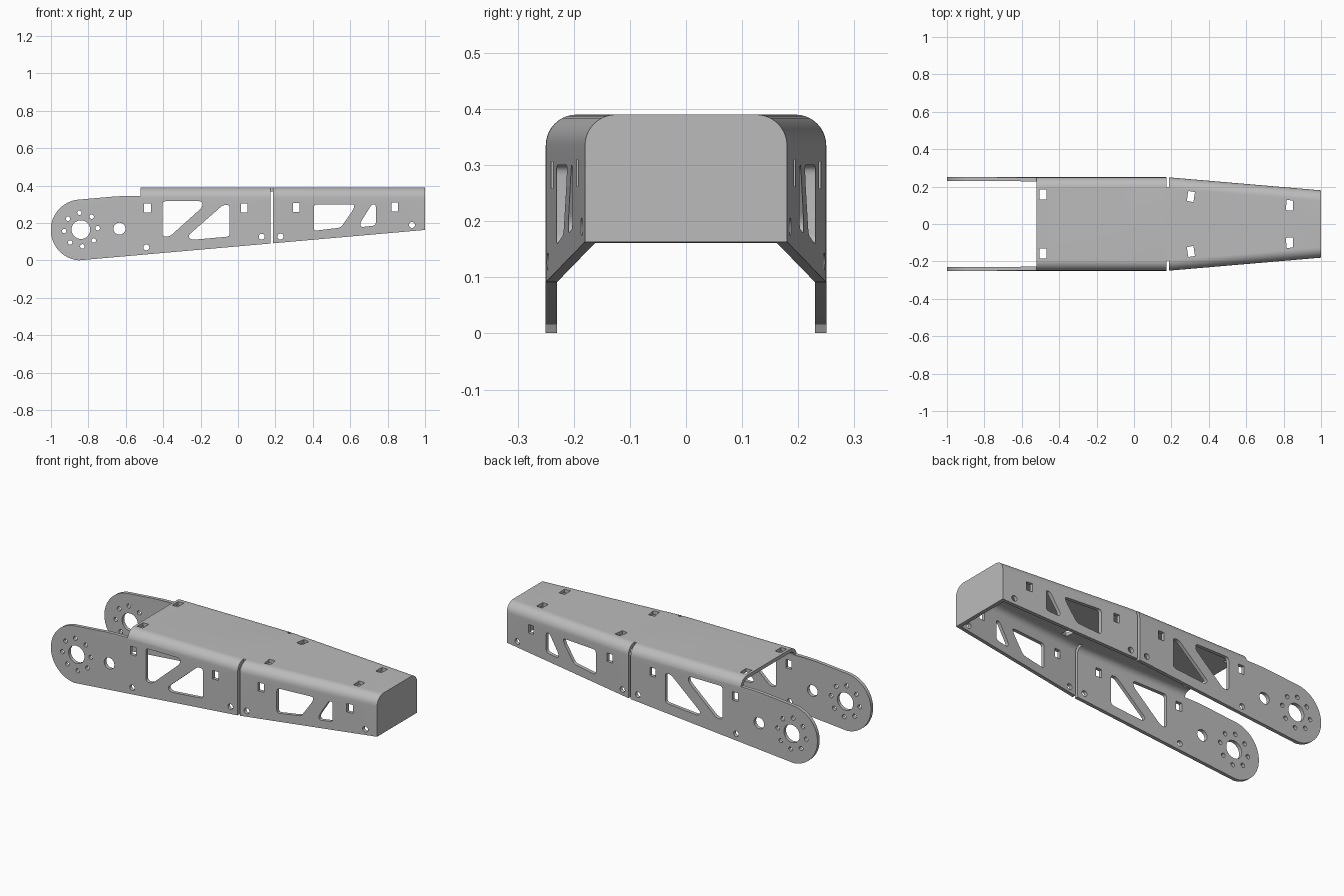
import bpy, bmesh, math
from mathutils import Vector, Matrix

if "Cube" in bpy.data.objects:
    bpy.data.objects.remove(bpy.data.objects["Cube"])

BREAK, TOP, THICK = 0.18, 0.39, 0.02
RADIUS = 0.055

grey = bpy.data.materials.new("sheet metal grey")
grey.diffuse_color = (0.5, 0.5, 0.5, 1)
grey.use_nodes = True
grey.node_tree.nodes["Principled BSDF"].inputs["Base Color"].default_value = grey.diffuse_color


def finish(bm, name):
    bmesh.ops.recalc_face_normals(bm, faces=bm.faces)
    mesh = bpy.data.meshes.new(name)
    bm.to_mesh(mesh)
    bm.free()
    ob = bpy.data.objects.new(name, mesh)
    bpy.context.collection.objects.link(ob)
    mesh.materials.append(grey)
    return ob


def loft(bm, rings):
    """Join equal rings of points into a closed solid."""
    vs = [[bm.verts.new(p) for p in ring] for ring in rings]
    n = len(vs[0])
    for a, b in zip(vs, vs[1:]):
        for i in range(n):
            j = (i + 1) % n
            bm.faces.new((a[i], a[j], b[j], b[i]))
    bm.faces.new(vs[0])
    bm.faces.new(vs[-1][::-1])


def side_cut(bm, pts):
    """Prism through both side walls from an x-z outline."""
    loft(bm, [[(x, y, z) for x, z in pts] for y in (-0.4, 0.4)])


def arch(x, half, top, r, low):
    """Cross-section with two rounded upper corners."""
    arc = [(half - r + r * math.cos(a), top - r + r * math.sin(a))
           for a in (math.pi / 2 * i / 10 for i in range(11))]
    right = [(half, low)] + arc
    left = [(-y, z) for y, z in reversed(right)]
    return [(x, y, z) for y, z in right + left]


def circle(cx, cz, r, n=24):
    return [(cx + r * math.cos(2 * math.pi * i / n),
             cz + r * math.sin(2 * math.pi * i / n)) for i in range(n)]


def rect(x0, x1, z0, z1):
    return [(x0, z0), (x1, z0), (x1, z1), (x0, z1)]


def rounded(pts, r=0.018):
    """Polygon with softened corners."""
    out = []
    for i, p in enumerate(pts):
        p, a, b = Vector(p), Vector(pts[i - 1]), Vector(pts[(i + 1) % len(pts)])
        s = p + (a - p).normalized() * min(r, (a - p).length * 0.42)
        e = p + (b - p).normalized() * min(r, (b - p).length * 0.42)
        for k in range(5):
            t = k / 4
            out.append(tuple(s * (1 - t) ** 2 + p * 2 * t * (1 - t) + e * t * t))
    return out


def half_width(x):
    return 0.25 - 0.07 * max(0, x - BREAK) / (1 - BREAK)


# Outer tapered channel body with the closed end
bm = bmesh.new()
loft(bm, [arch(x, half_width(x), TOP, RADIUS, -0.1) for x in (-1.05, BREAK, 1)])
body = finish(bm, "arm_channel")

# Side silhouette: round lug, sloping underside, step up to the roof
cx, cz, r = -0.838, 0.163, 0.163
bm = bmesh.new()
lug = [(cx + r * math.cos(a), cz + r * math.sin(a))
       for a in (math.radians(96 + 169 * i / 40) for i in range(41))]
side_cut(bm, lug + [(1.1, 0.172), (1.1, 0.5), (-0.52, 0.5), (-0.52, 0.345),
                    (-0.6, 0.345), (-0.66, 0.342)])
silhouette = finish(bm, "silhouette_cutter")

# Inner hollow, open below and at the lug end
bm = bmesh.new()
loft(bm, [arch(x, half_width(x) - THICK, TOP - THICK, RADIUS - THICK, -0.2)
          for x in (-1.1, BREAK, 0.98)])
hollow = finish(bm, "hollow_cutter")

bm = bmesh.new()
# Pivot bore, bolt ring and cable hole
side_cut(bm, circle(-0.84, 0.165, 0.05, 32))
for i in range(8):
    a = math.radians(5 + 45 * i)
    side_cut(bm, circle(-0.84 + 0.09 * math.cos(a), 0.165 + 0.09 * math.sin(a), 0.012, 16))
side_cut(bm, circle(-0.634, 0.17, 0.032))
# Small screw holes along the lower edge
for x, z in ((-0.49, 0.07), (0.127, 0.127), (0.227, 0.128), (0.93, 0.19)):
    side_cut(bm, circle(x, z, 0.016, 16))
# Rectangular tab slots in the sides
for x, z in ((-0.484, 0.28), (0.034, 0.28), (0.312, 0.282), (0.838, 0.286)):
    side_cut(bm, rect(x - 0.018, x + 0.018, z - 0.024, z + 0.024))
# Lightening windows
for pts in (
    [(-.404, .317), (-.19, .317), (-.19, .285), (-.365, .128), (-.404, .128)],
    [(-.045, .297), (-.08, .297), (-.268, .132), (-.25, .11), (-.045, .128)],
    [(.405, .3), (.625, .3), (.615, .27), (.55, .176), (.405, .158)],
    [(.737, .3), (.715, .3), (.653, .2), (.657, .178), (.737, .187)],
):
    side_cut(bm, rounded(pts))
# Mirrored roof slots and bend relief gaps
for s in (-1, 1):
    for x, y, tilt in ((-0.487, 0.157, 0), (0.304, 0.147, -9), (0.832, 0.1, -2)):
        m = (Matrix.Translation((x, s * y, 0.4)) @ Matrix.Rotation(math.radians(s * tilt), 4, 'Z')
             @ Matrix.Diagonal((0.036, 0.054, 0.12, 1)))
        bmesh.ops.create_cube(bm, size=1, matrix=m)
    m = Matrix.Translation((BREAK, s * 0.295, 0.2)) @ Matrix.Diagonal((0.015, 0.2, 0.6, 1))
    bmesh.ops.create_cube(bm, size=1, matrix=m)
holes = finish(bm, "hole_cutter")

# Carve the body and bake the result
for cutter, op in ((silhouette, 'INTERSECT'), (hollow, 'DIFFERENCE'), (holes, 'DIFFERENCE')):
    cutter.hide_render = True
    mod = body.modifiers.new(cutter.name, 'BOOLEAN')
    mod.object, mod.operation, mod.solver = cutter, op, 'EXACT'
bpy.context.view_layer.update()
baked = bpy.data.meshes.new_from_object(body.evaluated_get(bpy.context.evaluated_depsgraph_get()))
body.modifiers.clear()
body.data = baked
for cutter in (silhouette, hollow, holes):
    bpy.data.objects.remove(cutter)

bpy.ops.object.select_all(action='DESELECT')
body.select_set(True)
bpy.context.view_layer.objects.active = body
bpy.ops.object.shade_smooth_by_angle(angle=math.radians(30))
